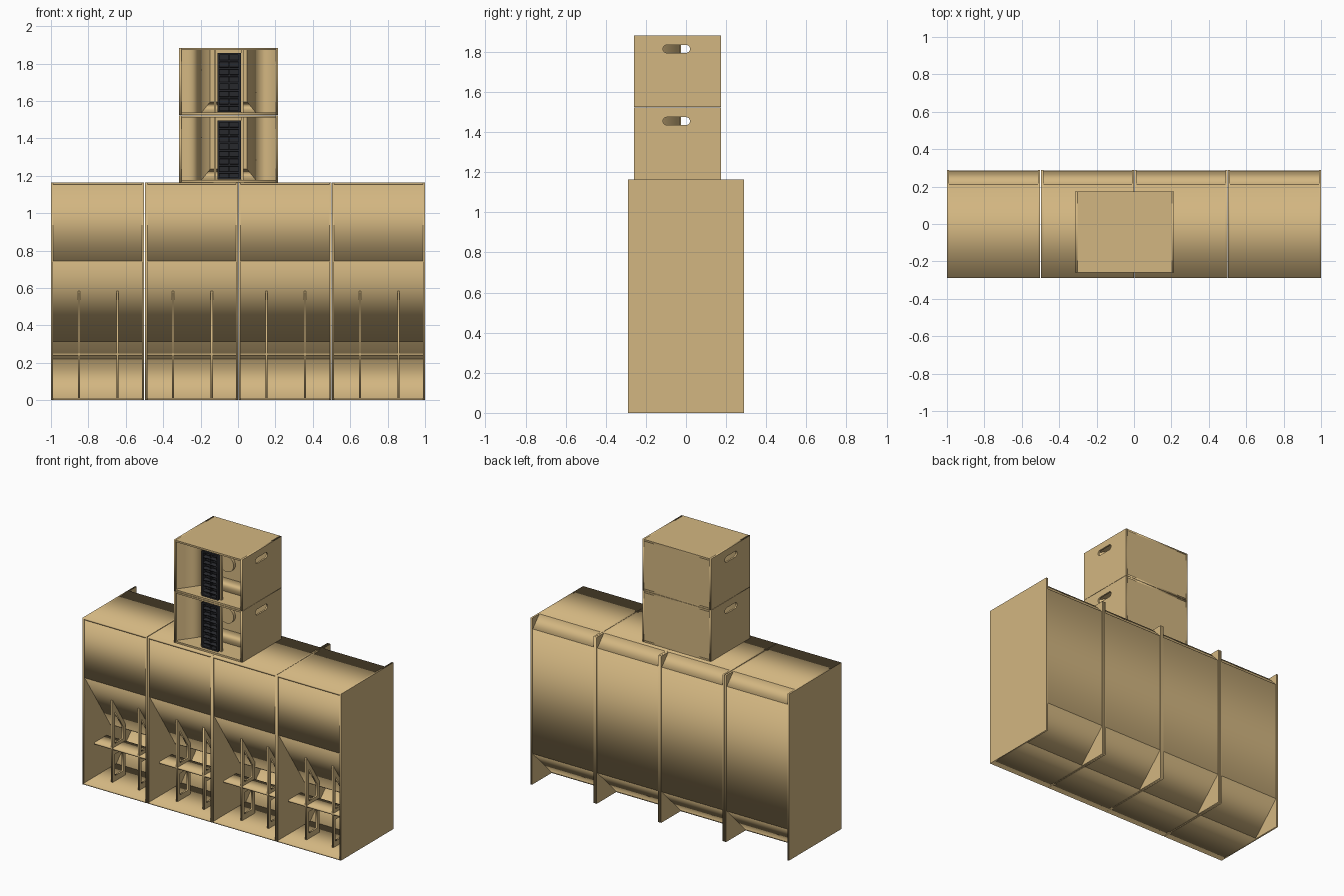
import bpy, math
from mathutils import Matrix, Vector

if "Cube" in bpy.data.objects:
    bpy.data.objects.remove(bpy.data.objects["Cube"])

T = 0.012  # plywood thickness


def material(name, rgb):
    m = bpy.data.materials.new(name)
    m.diffuse_color = (*rgb, 1)
    m.use_nodes = True
    m.node_tree.nodes["Principled BSDF"].inputs["Base Color"].default_value = m.diffuse_color
    return m


PLY = material("plywood", (0.65, 0.47, 0.22))
BLACK = material("black_plastic", (0.02, 0.021, 0.025))

# columns: where the profile's u, v and the extrusion direction point
AXES = {"x": ((0, 1, 0), (0, 0, 1), (1, 0, 0)),
        "y": ((1, 0, 0), (0, 0, 1), (0, -1, 0)),
        "z": ((1, 0, 0), (0, 1, 0), (0, 0, 1))}


def plate(name, loops, axis, a, b, mat=PLY):
    """Flat profile (first loop outline, others holes) extruded from a to b."""
    cu = bpy.data.curves.new(name, "CURVE")
    cu.dimensions = "2D"
    cu.fill_mode = "BOTH"
    cu.extrude = abs(b - a) / 2
    for loop in loops:
        s = cu.splines.new("POLY")
        s.points.add(len(loop) - 1)
        for p, (u, v) in zip(s.points, loop):
            p.co = (u, v, 0, 1)
        s.use_cyclic_u = True
    tmp = bpy.data.objects.new(name + "_curve", cu)
    bpy.context.collection.objects.link(tmp)
    dg = bpy.context.evaluated_depsgraph_get()
    me = bpy.data.meshes.new_from_object(tmp.evaluated_get(dg))
    bpy.data.objects.remove(tmp)
    bpy.data.curves.remove(cu)
    rot = Matrix(AXES[axis]).transposed().to_4x4()
    shift = Vector((0, 0, 0))
    shift["xyz".index(axis)] = (a + b) / 2
    me.transform(Matrix.Translation(shift) @ rot)
    me.materials.clear()
    me.materials.append(mat)
    ob = bpy.data.objects.new(name, me)
    bpy.context.collection.objects.link(ob)
    return ob


def rect(u0, u1, v0, v1):
    return [(u0, v0), (u1, v0), (u1, v1), (u0, v1)]


def strip(p, q, t=T):
    """Quad of thickness t to the left of the line p-q."""
    p, q = Vector(p), Vector(q)
    d = (q - p).normalized()
    n = Vector((-d.y, d.x)) * t
    return [tuple(v) for v in (p, q, q + n, p + n)]


def slot(u0, u1, v, r, n=8):
    """Capsule outline for a handle."""
    pts = []
    for c, start in ((u1 - r, -90), (u0 + r, 90)):
        for i in range(n + 1):
            a = math.radians(start + 180 * i / n)
            pts.append((c + r * math.cos(a), v + r * math.sin(a)))
    return pts


def circle(u, v, r, n=32):
    return [(u + r * math.cos(2 * math.pi * i / n),
             v + r * math.sin(2 * math.pi * i / n)) for i in range(n)]


# ---- four bass bins ----
F, B, H = -0.29, 0.29, 1.165
for x0 in (-1.0, -0.497, 0.002, 0.502):
    x1 = x0 + 0.498
    for a in (x0, x1 - T):
        plate("bin_side", [rect(F, B, 0, H)], "x", a, a + T)
    panels = {
        "bin_top": rect(F, 0.21, H - T, H),
        "bin_top_bevel": strip((0.285, 1.085), (0.21, H)),
        "bin_back": rect(0.273, 0.285, 0.215, 1.087),
        "bin_rear_slope": strip((0.07, 0.0), (0.285, 0.215)),
        "bin_floor": rect(F, 0.075, 0, T),
        "bin_baffle": rect(-0.284, -0.272, 0.745, H - T),
        "horn_slope": strip((-0.284, 0.745), (0.0, 0.31)),
        "horn_divider": strip((0.01, 0.31), (0.03, H - T)),
        "bin_shelf": rect(-0.178, -0.042, 0.24, 0.252),
    }
    for name, prof in panels.items():
        plate(name, [prof], "x", x0 + T, x1 - T)
    # window braces under the horn slope
    for dx in (0.15, 0.356):
        plate("horn_brace",
              [[(-0.18, T), (-0.04, T), (-0.04, 0.371), (-0.18, 0.585)],
               rect(-0.155, -0.065, 0.05, 0.2),
               [(-0.155, 0.275), (-0.065, 0.275), (-0.065, 0.36), (-0.155, 0.5)]],
              "x", x0 + dx - T / 2, x0 + dx + T / 2)

# ---- two top cabinets ----
L, R, CF, CB, CX, CH = -0.315, 0.215, -0.26, 0.175, -0.05, 0.36
for z0 in (H, H + CH):
    z1 = z0 + CH - 0.002
    # sides with handle slots
    for a in (L, R - T):
        plate("cabinet_side", [rect(CF, CB, z0, z1),
                               slot(-0.115, 0.02, z0 + 0.29, 0.02)], "x", a, a + T)
    plate("cabinet_floor", [rect(L + T, R - T, CF, CB)], "z", z0, z0 + T)
    plate("cabinet_top", [rect(L + T, R - T, CF, CB)], "z", z1 - T, z1)
    plate("cabinet_back", [rect(L + T, R - T, z0 + T, z1 - T)], "y", CB - T, CB)
    # horn flares, mirrored about the cabinet centre
    for s in (-1, 1):
        prof = [(CX + s * h, y) for h, y in
                ((0.253, -0.25), (0.095, -0.03), (0.107, -0.03), (0.253, -0.233))]
        plate("horn_flare", [prof], "z", z0 + T, z1 - T)
        u = CX + s * 0.073
        plate("module_post", [rect(u - 0.006, u + 0.006, z0 + T, z1 - T)],
              "y", -0.225, -0.21)
    # sloped throat floor, throat baffle and driver
    plate("throat_floor", [[(-0.1, z0 + T), (-0.03, z0 + T), (-0.03, z0 + 0.075)]],
          "x", CX - 0.145, CX + 0.145)
    plate("throat_baffle", [rect(CX - 0.1, CX + 0.1, z0 + T, z1 - T)],
          "y", -0.035, -0.025)
    plate("driver_disc", [circle(CX, z0 + 0.18, 0.055)], "y", -0.055, -0.035)
    # black slotted module
    m0, m1, c0, c1 = z0 + 0.015, z0 + 0.33, -0.11, 0.016
    plate("module_frame", [rect(c0, c1, m0, m1),
                           rect(c0 + 0.012, c1 - 0.012, m0 + 0.01, m1 - 0.01)],
          "y", -0.245, -0.205, BLACK)
    plate("module_back", [rect(c0 + 0.01, c1 - 0.01, m0 + 0.008, m1 - 0.008)],
          "y", -0.215, -0.206, BLACK)
    for i in range(1, 8):
        z = m0 + (m1 - m0) * i / 8
        plate("module_fin", [[(-0.243, z - 0.008), (-0.213, z - 0.003),
                              (-0.213, z + 0.004), (-0.243, z + 0.002)]],
              "x", c0 + 0.01, c1 - 0.01, BLACK)
    plate("module_rib", [rect(CX - 0.001, CX + 0.006, m0 + 0.008, m1 - 0.008)],
          "y", -0.236, -0.213, BLACK)
